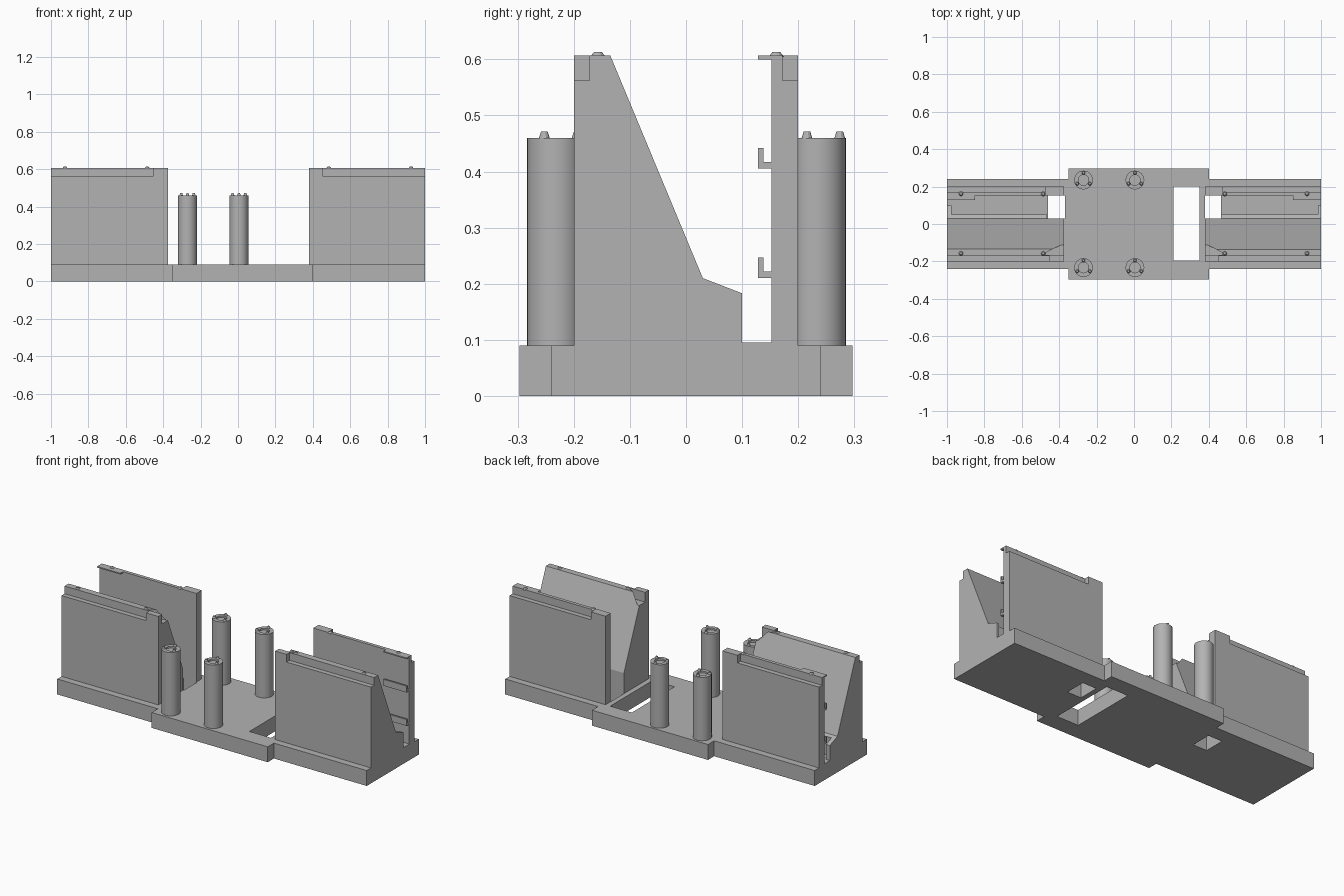
import bpy, bmesh, math

if "Cube" in bpy.data.objects:
    bpy.data.objects.remove(bpy.data.objects["Cube"])

grey = bpy.data.materials.new("plain grey")
grey.diffuse_color = (0.45, 0.45, 0.45, 1)
grey.use_nodes = True
grey.node_tree.nodes["Principled BSDF"].inputs["Base Color"].default_value = grey.diffuse_color


def prism(name, pts, a, b, axis):
    """Extrude a 2D outline: axis 'x' takes (y, z) points, axis 'z' takes (x, y)."""
    bm = bmesh.new()
    place = (lambda p: (a, p[0], p[1])) if axis == 'x' else (lambda p: (p[0], p[1], a))
    face = bm.faces.new([bm.verts.new(place(p)) for p in pts])
    ext = bmesh.ops.extrude_face_region(bm, geom=[face])
    verts = [g for g in ext['geom'] if isinstance(g, bmesh.types.BMVert)]
    bmesh.ops.translate(bm, verts=verts, vec=(b - a, 0, 0) if axis == 'x' else (0, 0, b - a))
    bmesh.ops.recalc_face_normals(bm, faces=bm.faces)
    return finish(name, bm)


def finish(name, bm):
    mesh = bpy.data.meshes.new(name)
    bm.to_mesh(mesh)
    bm.free()
    mesh.materials.append(grey)
    ob = bpy.data.objects.new(name, mesh)
    bpy.context.collection.objects.link(ob)
    return ob


def box(name, x0, x1, y0, y1, z0, z1):
    return prism(name, [(x0, y0), (x1, y0), (x1, y1), (x0, y1)], z0, z1, 'z')


def cone(name, x, y, z0, z1, r0, r1, n):
    bm = bmesh.new()
    bmesh.ops.create_cone(bm, cap_ends=True, segments=n, radius1=r0, radius2=r1, depth=z1 - z0)
    bmesh.ops.translate(bm, verts=bm.verts, vec=(x, y, (z0 + z1) / 2))
    return finish(name, bm)


def cut(ob, cutters):
    bpy.context.view_layer.objects.active = ob
    for c in cutters:
        m = ob.modifiers.new("cut", 'BOOLEAN')
        m.operation, m.solver, m.object = 'DIFFERENCE', 'EXACT', c
        bpy.ops.object.modifier_apply(modifier=m.name)
        bpy.data.objects.remove(c)


# Base plate: wider in the middle, with a window and two small openings
outline = [(-1, -.24), (-.35, -.24), (-.35, -.297), (.4, -.297), (.4, -.24), (1, -.24),
           (1, .24), (.4, .24), (.4, .297), (-.35, .297), (-.35, .24), (-1, .24)]
base = prism("base_plate", outline, 0, .09, 'z')
cut(base, [box("window", .21, .35, -.195, .2, -.1, .3),
           box("left_opening", -.46, -.37, .03, .152, -.1, .3),
           box("right_opening", .38, .47, .03, .152, -.1, .3)])

# Two holders: sloped front block, floor channel and straight rear wall
holder = [(-.2, .06), (.2, .06), (.2, .607), (.152, .607), (.152, .095), (.1, .095),
          (.1, .183), (.03, .21), (-.135, .607), (-.2, .607)]
for side, inner, plate, label in ((-1, .375, .975, "left"), (1, .38, .985, "right")):
    def sbox(name, x0, x1, *rest):
        a, b = sorted((side * x0, side * x1))
        return box(label + "_" + name, a, b, *rest)

    body = prism(label + "_holder", holder, side * inner, side, 'x')
    tri = [(side * .3, -.165), (side * .495, -.165), (side * inner, -.105), (side * .3, -.105)]
    cut(body, [
        sbox("front_step", .453, 1.1, -.3, -.172, .562, .8),
        sbox("rear_step", .473, 1.1, .172, .3, .562, .8),
        # open floor behind the slope, leaving a thin end plate
        sbox("channel", .465, plate, .05, .152, .095, .4),
        sbox("opening", .3, .466, .03, .152, 0, .4),
        # angled relief at the inner upper corner
        prism("corner_relief", tri, .55, .7, 'z')])

    # Clip rails and top lip on the rear wall near the outer end
    for z, n in ((.21, "lower"), (.405, "upper")):
        hook = [(.155, z), (.128, z), (.128, z + .037), (.138, z + .037),
                (.138, z + .012), (.155, z + .012)]
        prism(f"{label}_{n}_hook", hook, side * .85, side, 'x')
    sbox("top_lip", .85, 1, .128, .16, .6, .607)

    # Locating studs on the top edges
    for x in (.485, .925):
        for y in (-.157, .161):
            cone(label + "_stud", side * x, y, .604, .613, .014, .007, 12)

# Four posts with a shallow socket and three small tips
for x in (-.27, .005):
    for y in (-.233, .235):
        post = cone("post", x, y, .08, .46, .05, .05, 40)
        cut(post, [cone("socket", x, y, .45, .5, .028, .028, 32)])
        bpy.ops.object.select_all(action='DESELECT')
        post.select_set(True)
        bpy.context.view_layer.objects.active = post
        bpy.ops.object.shade_smooth_by_angle(angle=math.radians(30))
        for k in range(3):
            a = math.radians(90 + 120 * k)
            cone("post_tip", x + .039 * math.cos(a), y + .039 * math.sin(a),
                 .455, .471, .011, .006, 10)
